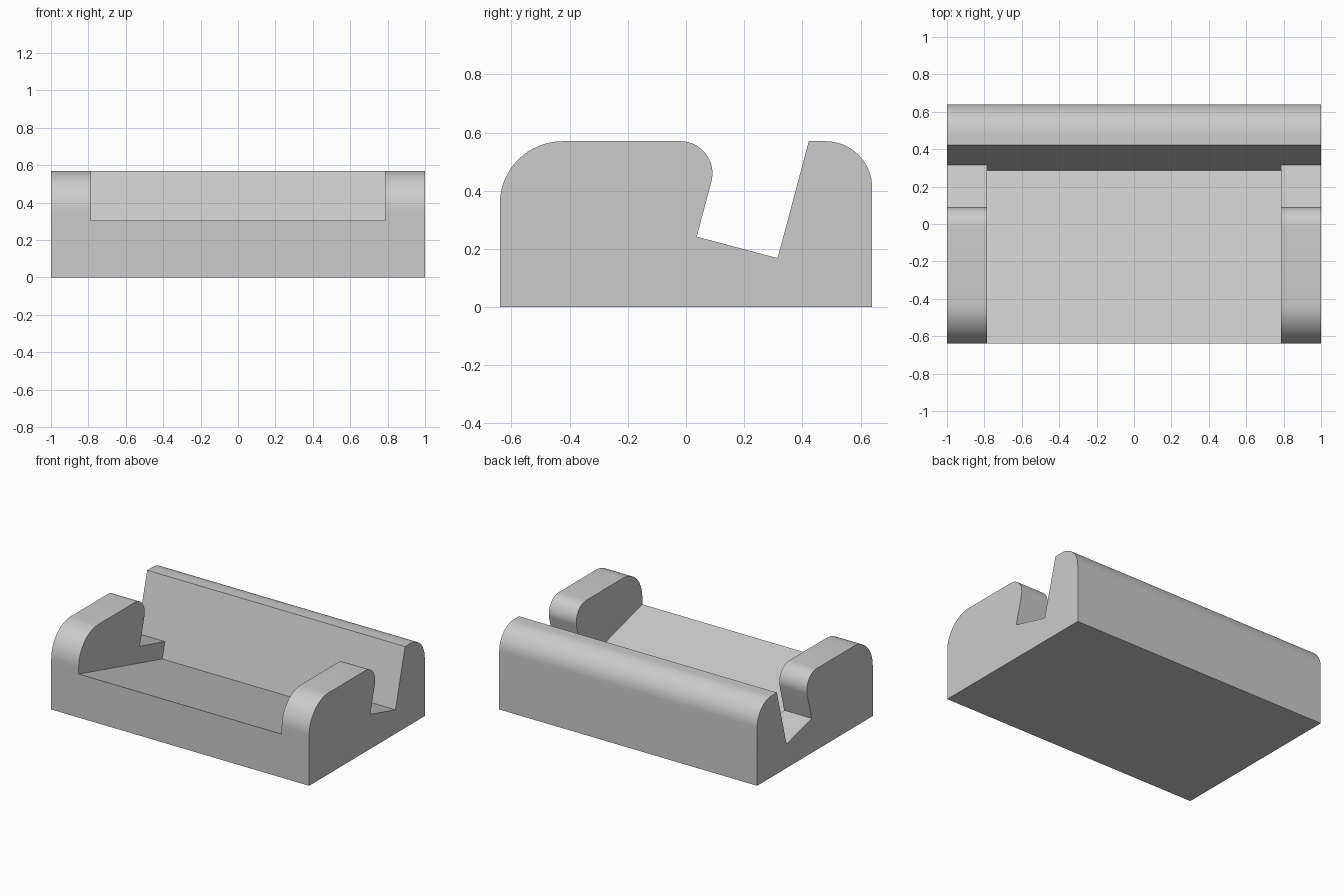
import bpy, bmesh, math

if "Cube" in bpy.data.objects:
    bpy.data.objects.remove(bpy.data.objects["Cube"])

HALF_W = 1.0      # outer half width
INNER = 0.787     # half width of the open middle bay


def arc(cy, cz, r, a0, a1, n=16):
    """Points (y, z) on an arc, angles in degrees."""
    pts = []
    for i in range(n + 1):
        a = math.radians(a0 + (a1 - a0) * i / n)
        pts.append((cy + r * math.cos(a), cz + r * math.sin(a)))
    return pts


# Key points of the section (y, z); slopes are tilted by 15 degrees
front_low, back_low = (-0.64, 0.0), (0.64, 0.0)
lip = (-0.64, 0.305)            # front edge of the sloping floor
floor_back = (0.286, 0.057)     # floor meets the backrest
slot_back = (0.315, 0.168)      # slot bottom at the backrest
slot_front = (0.037, 0.242)     # slot bottom at the cheek

# Rounded cheek, from its front up and over down to the slot
cheek_top = arc(-0.425, 0.355, 0.215, 180, 90) + arc(-0.019, 0.46, 0.11, 90, -15)
# Backrest, from the slot over the rounded top to the rear
rest = [(0.422, 0.57)] + arc(0.48, 0.41, 0.16, 90, 0)

side = [front_low, lip] + cheek_top + [slot_front, slot_back] + rest + [back_low]
middle = [front_low, lip, floor_back, slot_back] + rest + [back_low]
cheek = [lip] + cheek_top + [slot_front, slot_back, floor_back]

bm = bmesh.new()


def cap(profile, x):
    bm.faces.new([bm.verts.new((x, y, z)) for y, z in profile])


def sweep(profile, x0, x1):
    for (ya, za), (yb, zb) in zip(profile, profile[1:] + profile[:1]):
        quad = [(x0, ya, za), (x1, ya, za), (x1, yb, zb), (x0, yb, zb)]
        bm.faces.new([bm.verts.new(p) for p in quad])


# Outer walls, cheek inner walls and the swept bays
for s in (-1, 1):
    cap(side, s * HALF_W)
    cap(cheek, s * INNER)
    sweep(side, s * INNER, s * HALF_W)
sweep(middle, -INNER, INNER)

bmesh.ops.remove_doubles(bm, verts=bm.verts, dist=1e-5)
bmesh.ops.recalc_face_normals(bm, faces=bm.faces)
mesh = bpy.data.meshes.new("stand_body")
bm.to_mesh(mesh)
bm.free()

grey = bpy.data.materials.new("light grey")
grey.diffuse_color = (0.6, 0.6, 0.6, 1)
grey.use_nodes = True
grey.node_tree.nodes["Principled BSDF"].inputs["Base Color"].default_value = grey.diffuse_color
mesh.materials.append(grey)

body = bpy.data.objects.new("stand_body", mesh)
bpy.context.collection.objects.link(body)
bpy.context.view_layer.objects.active = body
body.select_set(True)
bpy.ops.object.shade_smooth_by_angle(angle=math.radians(14))
